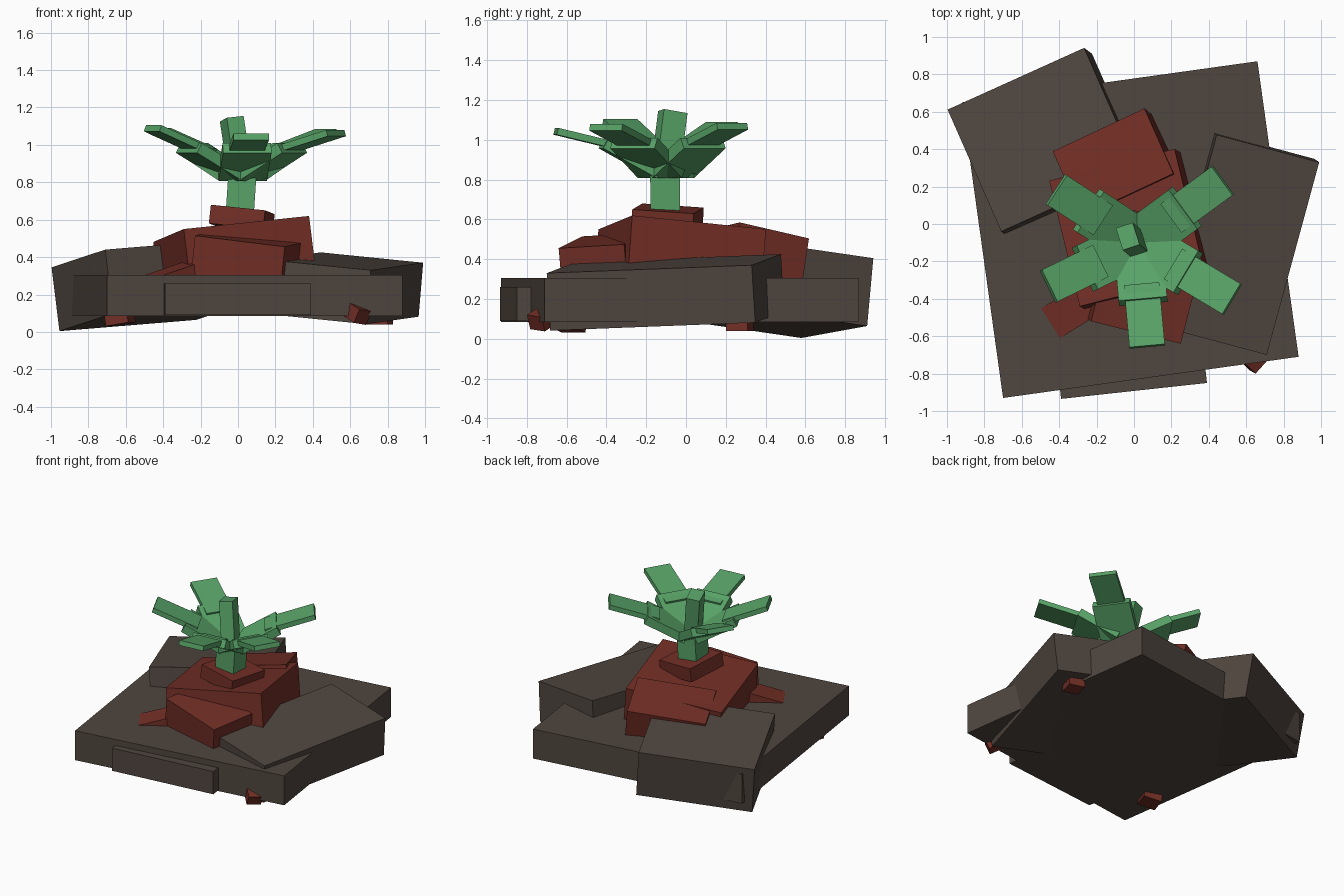
import bpy
import bmesh
from mathutils import Vector

cube = bpy.data.objects.get("Cube")
if cube:
    bpy.data.objects.remove(cube, do_unlink=True)


def material(name, rgb):
    mat = bpy.data.materials.new(name)
    mat.use_nodes = True
    mat.diffuse_color = (*rgb, 1)
    mat.node_tree.nodes["Principled BSDF"].inputs["Base Color"].default_value = (*rgb, 1)
    return mat


STONE = material("grey_brown_stone", (0.080, 0.061, 0.050))
CLAY = material("red_clay", (0.168, 0.028, 0.019))
LEAF = material("leaf_green", (0.098, 0.366, 0.136))


def block(name, mat, a, b, d, thick):
    """Rectangular block hung below a tilted top face with corners a, b and d."""
    a, b, d = Vector(a), Vector(b), Vector(d)
    u = b - a
    v = d - a
    v -= u * (v.dot(u) / u.length_squared)
    drop = -u.cross(v).normalized() * thick
    bm = bmesh.new()
    top = [bm.verts.new(p) for p in (a, a + u, a + u + v, a + v)]
    face = bm.faces.new(top)
    lower = bmesh.ops.extrude_face_region(bm, geom=[face], use_keep_orig=True)
    bmesh.ops.translate(bm, vec=drop, verts=[g for g in lower["geom"] if isinstance(g, bmesh.types.BMVert)])
    bmesh.ops.recalc_face_normals(bm, faces=bm.faces)
    mesh = bpy.data.meshes.new(name)
    bm.to_mesh(mesh)
    bm.free()
    mesh.materials.append(mat)
    obj = bpy.data.objects.new(name, mesh)
    bpy.context.collection.objects.link(obj)
    return obj


def strip(name, mat, start, end, width, thick):
    """Flat blade running from start to end, level across its width."""
    side = Vector((0, 0, 1)).cross(end - start).normalized() * width
    a = start - side / 2
    block(name, mat, a, a + end - start, a + side, thick)


# Stone base and the slabs lying around it
block("base_slab", STONE, (-0.70, -0.93, 0.305), (0.88, -0.71, 0.305), (-0.92, 0.65, 0.305), 0.22)
block("front_step", STONE, (-0.39, -0.935, 0.26), (0.39, -0.85, 0.26), (-0.43, -0.54, 0.26), 0.17)
block("back_slab", STONE, (-0.71, -0.04, 0.44), (0.02, 0.29, 0.50), (-1.0, 0.61, 0.345), 0.345)
block("side_slab", STONE, (0.71, -0.70, 0.33), (0.99, 0.33, 0.37), (0.16, -0.56, 0.385), 0.29)

# Clay mound
block("mound_core", CLAY, (-0.29, -0.44, 0.55), (0.38, -0.27, 0.62), (-0.46, 0.23, 0.48), 0.33)
block("mound_front", CLAY, (-0.23, -0.52, 0.515), (0.25, -0.64, 0.455), (-0.15, -0.19, 0.535), 0.30)
block("mound_back", CLAY, (-0.28, 0.04, 0.53), (0.21, 0.27, 0.585), (-0.43, 0.39, 0.45), 0.30)
block("mound_wedge", CLAY, (-0.51, -0.46, 0.30), (-0.41, -0.62, 0.30), (-0.13, -0.22, 0.43), 0.16)
block("mound_cap", CLAY, (-0.145, -0.22, 0.68), (0.145, -0.27, 0.65), (-0.10, 0.09, 0.66), 0.10)

# Clay lumps poking out under the base
block("lump_front", CLAY, (0.59, -0.74, 0.16), (0.65, -0.80, 0.12), (0.67, -0.68, 0.14), 0.08)
block("lump_left", CLAY, (-0.72, -0.62, 0.12), (-0.60, -0.66, 0.14), (-0.68, -0.50, 0.12), 0.09)
block("lump_side", CLAY, (0.69, 0.23, 0.13), (0.80, 0.20, 0.13), (0.72, 0.34, 0.13), 0.09)

# Plant stem and upright bud
block("stem", LEAF, (-0.05, -0.18, 0.87), (0.10, -0.18, 0.86), (-0.04, -0.03, 0.87), 0.26)
block("bud", LEAF, (-0.06, -0.14, 1.145), (0.03, -0.11, 1.155), (-0.09, -0.02, 1.125), 0.28)

# Leaves: a wide steep inner blade and a narrow shallow tip each
TIPS = [(0.47, 0.23, 1.085), (0.52, -0.40, 1.08), (0.07, -0.65, 1.06),
        (-0.45, -0.33, 1.105), (-0.41, 0.18, 1.09)]
heart = Vector((0.02, -0.10, 0.86))
for i, tip in enumerate(TIPS, 1):
    tip = Vector(tip)
    out = tip - heart
    out.z = 0
    out.normalize()
    elbow = heart + out * 0.30 + Vector((0, 0, 0.15))
    strip(f"leaf_inner_{i}", LEAF, heart + out * 0.03, elbow, 0.26, 0.06)
    strip(f"leaf_tip_{i}", LEAF, elbow - out * 0.08 - Vector((0, 0, 0.03)), tip, 0.19, 0.035)
